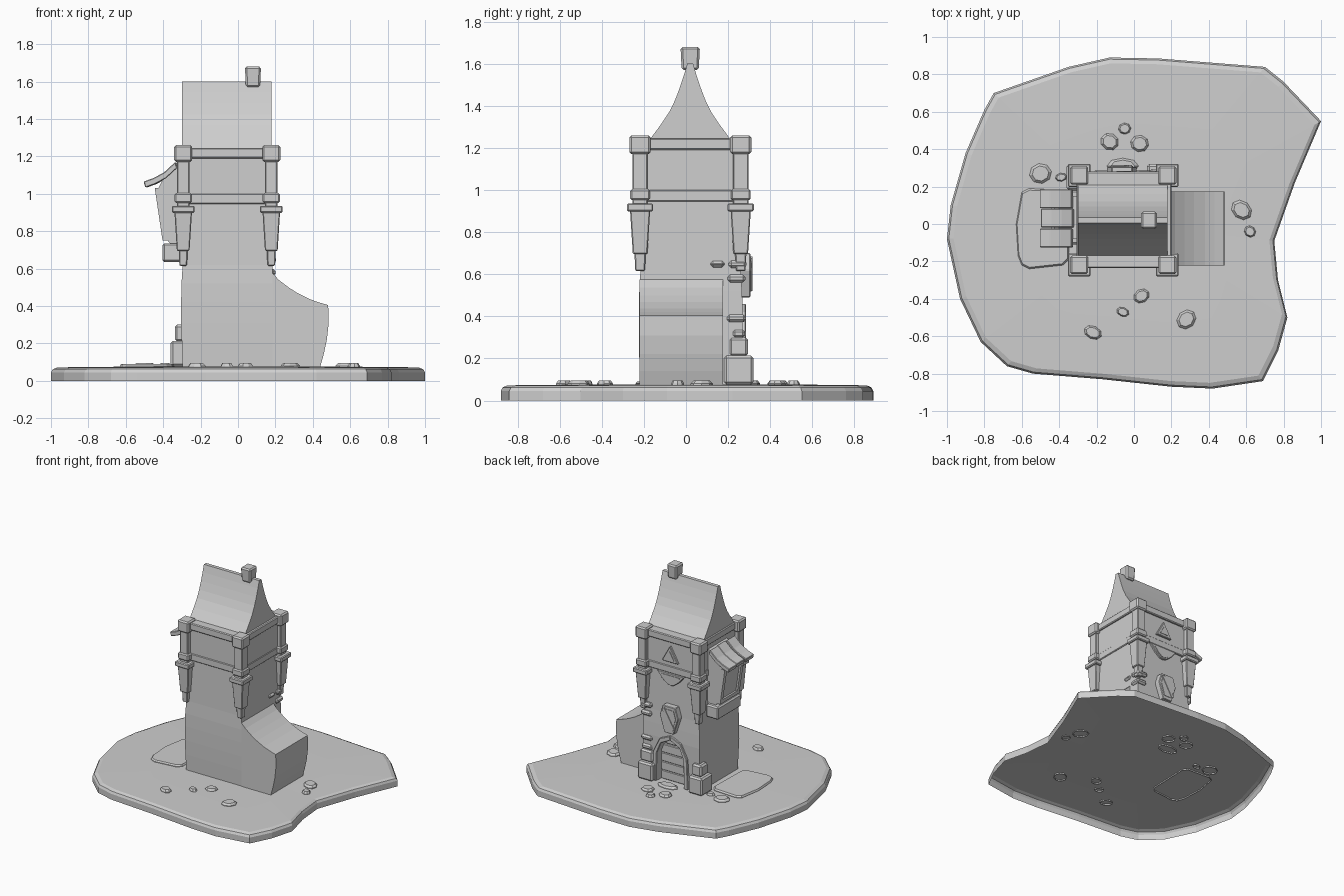
import bpy, bmesh, math, random

if "Cube" in bpy.data.objects:
    bpy.data.objects.remove(bpy.data.objects["Cube"])
random.seed(3)

# The whole model is one plain grey
GREY = bpy.data.materials.new("plain_grey")
GREY.diffuse_color = (0.62, 0.62, 0.62, 1)
GREY.use_nodes = True
GREY.node_tree.nodes["Principled BSDF"].inputs["Base Color"].default_value = GREY.diffuse_color

def finish(name, bm, bevel=0, fix=True):
    if fix:
        bmesh.ops.recalc_face_normals(bm, faces=bm.faces)
    if bevel:
        bmesh.ops.bevel(bm, geom=bm.edges[:], offset=bevel, segments=1,
                        affect='EDGES', clamp_overlap=True)
    me = bpy.data.meshes.new(name)
    bm.to_mesh(me)
    bm.free()
    ob = bpy.data.objects.new(name, me)
    bpy.context.collection.objects.link(ob)
    me.materials.append(GREY)
    return ob

def skin(loops, bottom=True):
    """Join equal-length point loops with quads and cap the ends."""
    bm = bmesh.new()
    vs = [[bm.verts.new(p) for p in lp] for lp in loops]
    n = len(vs[0])
    for a, b in zip(vs, vs[1:]):
        for i in range(n):
            bm.faces.new((a[i], a[(i + 1) % n], b[(i + 1) % n], b[i]))
    bm.faces.new(vs[-1])
    if bottom:
        bm.faces.new(vs[0][::-1])
    return bm

def loft(name, rings, bevel=0):
    """Stack of rectangles (z, x0, x1, y0, y1)."""
    return finish(name, skin([[(x0, y0, z), (x1, y0, z), (x1, y1, z), (x0, y1, z)]
                              for z, x0, x1, y0, y1 in rings]), bevel)

def block(name, c, half, bevel=0.008, taper=1):
    (x, y, z), (a, b, h), t = c, half, taper
    return loft(name, [(z - h, x - a * t, x + a * t, y - b * t, y + b * t),
                       (z + h, x - a, x + a, y - b, y + b)], bevel)

def prism(name, pts, axis, a, b, bevel=0):
    f = {'x': lambda p, d: (d, p[0], p[1]), 'y': lambda p, d: (p[0], d, p[1])}[axis]
    return finish(name, skin([[f(p, d) for p in pts] for d in (a, b)]), bevel)

def scaled(pts, s):
    n = len(pts)
    cx, cy = sum(p[0] for p in pts) / n, sum(p[1] for p in pts) / n
    return [(cx + (x - cx) * s, cy + (y - cy) * s) for x, y in pts]

# Island: open-bottomed shell with a rounded rim
shore = [(-1, -.08), (-.98, .1), (-.9, .38), (-.8, .61), (-.75, .7), (-.35, .84), (-.13, .89),
         (.13, .885), (.7, .84), (.8, .76), (1, .55), (.86, .22), (.75, -.09), (.77, -.3), (.82, -.5),
         (.77, -.68), (.69, -.84), (.42, -.88), (.2, -.87), (-.17, -.83), (-.54, -.8),
         (-.68, -.76), (-.82, -.63), (-.93, -.4)][::-1]
finish("island", skin([[(x * s, y * s, z) for x, y in shore]
       for s, z in ((1, 0), (1, .045), (.99, .062), (.965, .072), (.6, .076))],
       bottom=False), fix=False)

# Low patch beside the tower
patch = [(-.62, -.17), (-.6, -.22), (-.56, -.24), (-.38, -.22), (-.35, -.19), (-.34, .14),
         (-.37, .18), (-.56, .19), (-.6, .17), (-.63, .0)]
finish("ground_patch", skin([[(x, y, z) for x, y in q] for q, z in
       ((patch, .065), (patch, .08), (scaled(patch, .96), .09))], False), fix=False)

# Flat stepping stones
for i, (x, y, r, e) in enumerate([
        (-.13, .44, .05, .9), (-.05, .51, .034, .9), (.03, .43, .05, .9), (-.5, .27, .06, .9),
        (-.39, .25, .032, .7), (.575, .075, .06, .8), (.62, -.04, .033, .9), (.04, -.385, .045, .8),
        (-.06, -.47, .035, .7), (-.22, -.58, .05, .7), (.28, -.51, .056, .85), (-.06, .31, .085, .5)]):
    turn = 0 if i == 11 else random.uniform(-.8, .8)
    loops = []
    for s, z in ((1, .065), (1, .08), (.75, .094)):
        lp = []
        for k in range(8):
            t = k * math.tau / 8
            u, v = r * s * math.cos(t), r * s * e * math.sin(t)
            lp.append((x + u * math.cos(turn) - v * math.sin(turn),
                       y + u * math.sin(turn) + v * math.cos(turn), z))
        loops.append(lp)
    finish("ground_stone", skin(loops, False), fix=False)

# Tower wall, with an arched doorway cut in the back
tower = loft("tower_wall", [(.0765, -.297, .186, -.218, .26), (.2, -.3, .186, -.222, .265),
                            (.31, -.305, .186, -.224, .268), (.42, -.304, .186, -.224, .27),
                            (.52, -.302, .186, -.222, .266), (.62, -.296, .184, -.216, .26),
                            (.95, -.29, .182, -.21, .255), (1.22, -.29, .182, -.21, .255)])
arch = [(-.18, .07), (.06, .07), (.055, .3), (.02, .39), (-.06, .43), (-.14, .39), (-.175, .3)]
cutter = prism("door_cutter", arch, 'y', .2, .4)
mod = tower.modifiers.new("doorway", 'BOOLEAN')
mod.object, mod.operation, mod.solver = cutter, 'DIFFERENCE', 'EXACT'
bpy.context.view_layer.objects.active = tower
bpy.ops.object.modifier_apply(modifier="doorway")
bpy.data.objects.remove(cutter)
for i in range(5):
    h = .034 if i < 4 else .026
    block("door_plank", (-.06, .205, .111 + i * .069), (.118 if i < 4 else .08, .02, h), .005)
for s in (-1, 1):
    prism("door_jamb", [(-.06 + s * u, z) for u, z in
          ((.12, .077), (.155, .077), (.145, .31), (.09, .42), (.0, .46), (.0, .425), (.08, .385), (.115, .3))],
          'y', .25, .285, .004)

# Low wing with a sagging lean-to roof
prism("lean_to_wing", [(.184, .0765), (.44, .0765), (.458, .14), (.475, .22), (.485, .31), (.482, .405),
      (.43, .42), (.38, .438), (.32, .468), (.27, .5), (.22, .538), (.184, .575)],
      'y', -.222, .175)

# Timber belts and corner posts
loft("lower_belt", [(.945, -.3, .19, -.222, .268), (1.0, -.3, .19, -.222, .268)], .005)
loft("upper_belt", [(1.19, -.308, .2, -.236, .28), (1.245, -.308, .2, -.236, .28)], .006)
loft("upper_wall", [(.99, -.297, .186, -.217, .263), (1.2, -.297, .186, -.217, .263)])
for x in (-.293, .178):
    for y in (-.218, .26):
        block("post_cap", (x, y, 1.215), (.048, .05, .045), .01)
        block("post_shaft", (x, y, 1.04), (.034, .036, .14), .005)
        block("post_collar", (x, y, .978), (.046, .047, .026))
        block("post_ledge", (x, y, .917), (.06, .062, .019), .006)
        block("post_bracket", (x, y, .80), (.047, .048, .105), .005, .72)
        block("post_foot", (x, y, .66), (.024, .027, .045), .005, .85)

# Main roof and chimney
half = [(.192, 1.24), (.14, 1.31), (.1, 1.37), (.073, 1.425), (.05, 1.485), (.03, 1.545), (.014, 1.6)]
prism("main_roof", [(.02 + u, z) for u, z in half] + [(.02 - u, z) for u, z in half[::-1]],
      'x', -.3, .18)
block("chimney", (.08, .02, 1.625), (.043, .046, .055), .01, .88)

# Bay window on the left side
prism("bay_body", [(-.28, .7), (-.35, .72), (-.385, .76), (-.425, 1.03), (-.4, 1.08), (-.34, 1.14), (-.28, 1.16)],
      'y', -.08, .15)
block("bay_sill", (-.35, .035, .685), (.053, .145, .05), .01)

def lean(name, z0, z1, y0, y1, d):
    """Bar lying on the sloping front of the bay."""
    a, b = (-.385 - (z - .76) * .148 for z in (z0, z1))
    finish(name, skin([[(e + .01, y0, z), (e - d, y0, z), (e - d, y1, z), (e + .01, y1, z)]
                       for e, z in ((a, z0), (b, z1))]))

lean("bay_glass", .77, 1.02, -.07, .14, .006)
for y in (-.085, .125):
    lean("bay_stile", .75, 1.03, y, y + .03, .02)
for z in (.75, 1.0):
    lean("bay_rail", z, z + .03, -.085, .155, .02)
top = [(-.505, 1.065), (-.45, 1.085), (-.395, 1.115), (-.335, 1.17)]
for i, y in enumerate((-.125, -.018, .085)):
    dx = .006 * (i % 2)
    prism("awning_board", [(x + dx, z) for x, z in top] + [(x + dx + .01, z - .032) for x, z in top[::-1]],
          'y', y, y + .1, .004)

# Ornaments on the back: gable triangle, swag, hanging shield window
def framed(name, pts, y0, y1, s):
    prism(name + "_frame", pts, 'y', y0, y1, .004)
    prism(name + "_panel", scaled(pts, s), 'y', y1 - .001, y1 + .004)

framed("triangle_window", [(-.125, 1.035), (.015, 1.035), (-.055, 1.16)], .255, .28, .55)
framed("swag", [(-.175, .945), (.065, .945), (.02, .89), (-.025, .855), (-.055, .848), (-.085, .855), (-.13, .89)],
       .25, .272, .7)
framed("shield_window", [(-.145, .62), (-.12, .7), (-.01, .7), (.015, .62), (-.025, .49), (-.105, .49)],
       .255, .306, .76)
prism("shield_bar", [(-.12, .53), (-.1, .52), (-.01, .675), (-.03, .685)], 'y', .306, .315)

# Corner stones
for x, y, z, a, b, h in [(.135, .25, .145, .065, .07, .068), (.14, .25, .255, .055, .045, .045),
                         (.15, .25, .318, .045, .03, .02), (.15, .24, .39, .048, .045, .018),
                         (.155, .24, .58, .045, .042, .019), (.155, .245, .648, .048, .042, .018),
                         (.18, .15, .648, .018, .034, .015),
                         (-.3, .25, .145, .06, .07, .068), (-.295, .25, .255, .042, .045, .045)]:
    block("corner_stone", (x, y, z), (a, b, h), .012)
